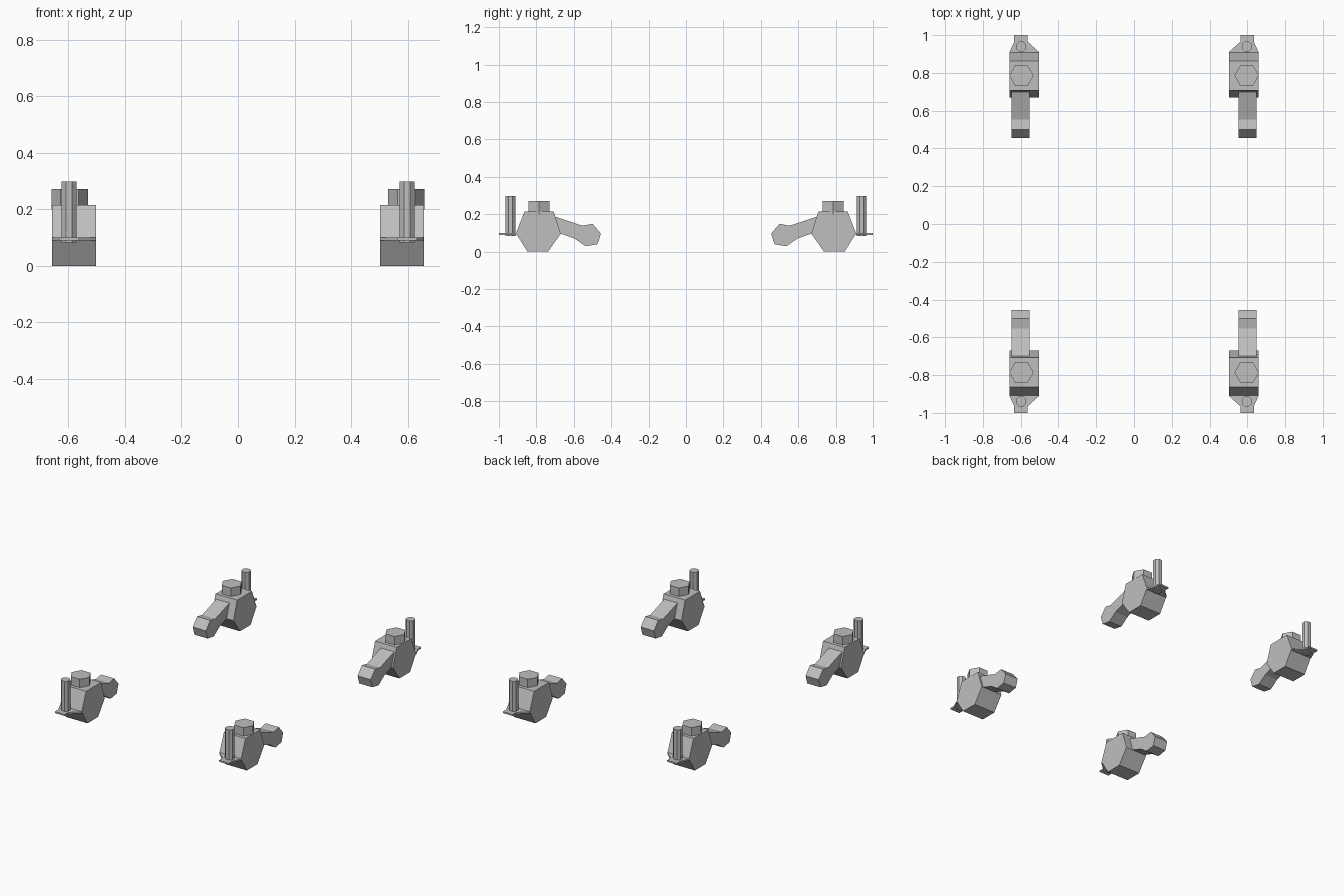
import bpy, bmesh, math

if "Cube" in bpy.data.objects:
    bpy.data.objects.remove(bpy.data.objects["Cube"])

grey = bpy.data.materials.new("plain grey")
grey.diffuse_color = (0.52, 0.52, 0.52, 1)
grey.use_nodes = True
grey.node_tree.nodes["Principled BSDF"].inputs["Base Color"].default_value = grey.diffuse_color


def extrude(name, points, axis, low, high, sx, sy):
    """Extrude a closed outline along x (points are y, z) or z (points are x, y)."""
    bm = bmesh.new()

    def place(a, b, t):
        x, y, z = (t, a, b) if axis == "x" else (a, b, t)
        return bm.verts.new((x * sx, y * sy, z))

    bottom = [place(a, b, low) for a, b in points]
    top = [place(a, b, high) for a, b in points]
    bm.faces.new(bottom)
    bm.faces.new(top)
    n = len(points)
    for i in range(n):
        j = (i + 1) % n
        bm.faces.new((bottom[i], bottom[j], top[j], top[i]))
    bmesh.ops.recalc_face_normals(bm, faces=bm.faces)
    mesh = bpy.data.meshes.new(name)
    bm.to_mesh(mesh)
    bm.free()
    mesh.materials.append(grey)
    ob = bpy.data.objects.new(name, mesh)
    bpy.context.collection.objects.link(ob)


def ring(cx, cy, radius, sides, start=0.0):
    return [(cx + radius * math.cos(start + math.tau * i / sides),
             cy + radius * math.sin(start + math.tau * i / sides)) for i in range(sides)]


# Side outlines (y, z)
BODY = [(0.863, 0.216), (0.708, 0.216), (0.67, 0.096),
        (0.738, 0), (0.848, 0), (0.909, 0.098)]
ARM = [(0.75, 0.204), (0.553, 0.139), (0.5, 0.149), (0.455, 0.097),
       (0.473, 0.04), (0.537, 0.029), (0.596, 0.07), (0.668, 0.096), (0.75, 0.125)]
# Plan outline (x, y)
TAB = [(0.503, 0.89), (0.659, 0.89), (0.659, 0.911), (0.634, 0.965),
       (0.634, 1.0), (0.563, 1.0), (0.563, 0.965), (0.503, 0.911)]

# One clamp per corner, mirrored across both axes
for sx, side in ((1, "right"), (-1, "left")):
    for sy, end in ((1, "back"), (-1, "front")):
        tag = f"_{end}_{side}"
        extrude("body" + tag, BODY, "x", 0.502, 0.659, sx, sy)
        extrude("arm" + tag, ARM, "x", 0.552, 0.648, sx, sy)
        extrude("tab" + tag, TAB, "z", 0.09, 0.1, sx, sy)
        extrude("hex_bolt" + tag, ring(0.596, 0.786, 0.0645, 6), "z", 0.2, 0.271, sx, sy)
        extrude("pin" + tag, ring(0.598, 0.939, 0.029, 8, math.pi / 8), "z", 0.083, 0.298, sx, sy)
